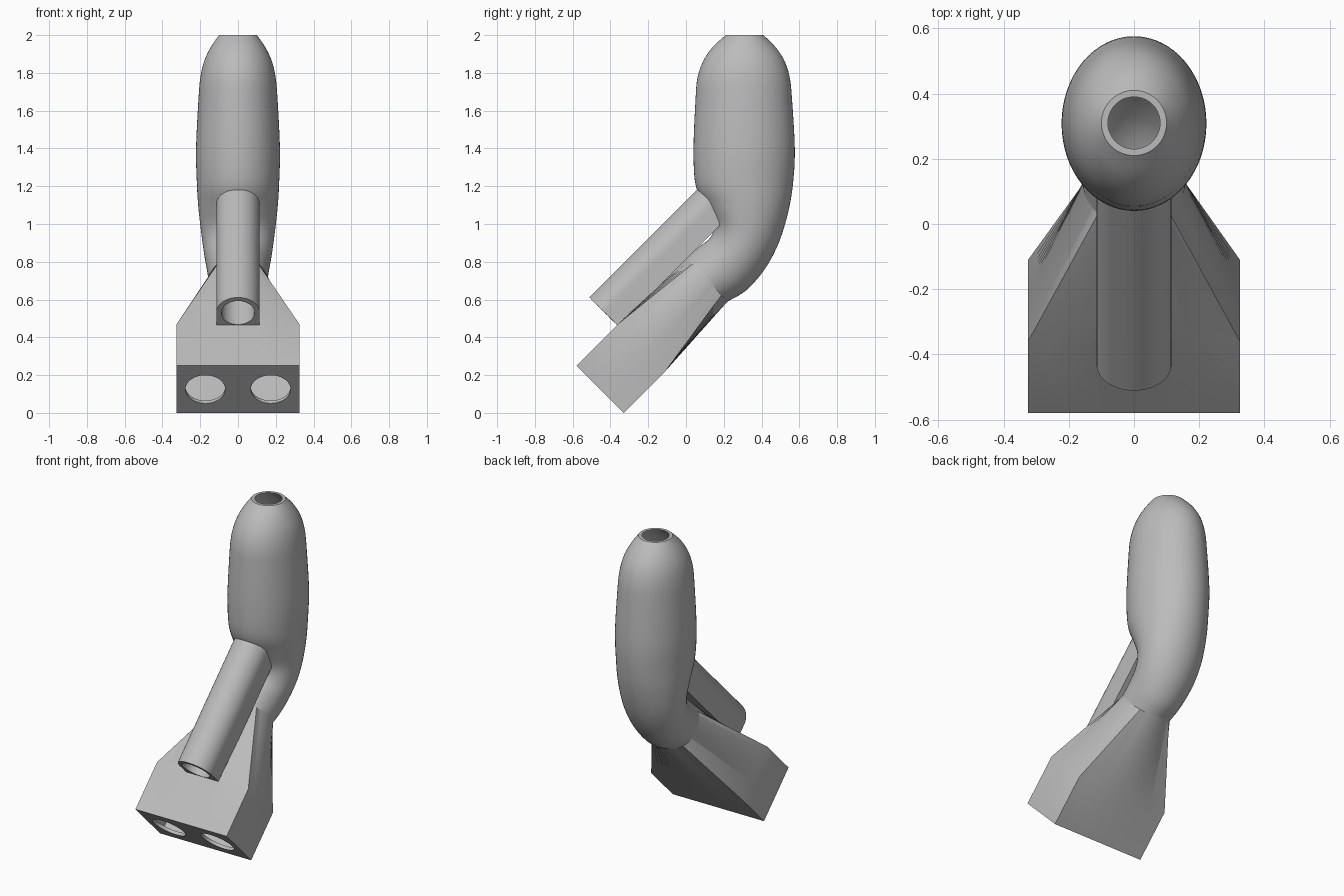
import bpy, bmesh, math
from mathutils import Vector

cube = bpy.data.objects.get("Cube")
if cube:
    bpy.data.objects.remove(cube, do_unlink=True)

grey = bpy.data.materials.new("plain grey")
grey.use_nodes = True
grey.diffuse_color = (0.5, 0.5, 0.5, 1)
grey.node_tree.nodes["Principled BSDF"].inputs["Base Color"].default_value = (0.5, 0.5, 0.5, 1)

SEG = 64
WALL = 0.02
AXIS = Vector((0, 1, 1)).normalized()     # up along the slanted ducts
NORMAL = Vector((0, -1, 1)).normalized()  # out of the slanted top face
X = Vector((1, 0, 0))


def skin(name, rings):
    """Closed solid from a list of equal point rings."""
    bm = bmesh.new()
    loops = [[bm.verts.new(p) for p in ring] for ring in rings]
    n = len(loops[0])
    for a, b in zip(loops, loops[1:]):
        for i in range(n):
            j = (i + 1) % n
            bm.faces.new((a[i], a[j], b[j], b[i]))
    bm.faces.new(loops[0])
    bm.faces.new(loops[-1])
    bmesh.ops.recalc_face_normals(bm, faces=bm.faces)
    mesh = bpy.data.meshes.new(name)
    bm.to_mesh(mesh)
    bm.free()
    mesh.materials.append(grey)
    obj = bpy.data.objects.new(name, mesh)
    bpy.context.collection.objects.link(obj)
    return obj


def ring(section, square=False, inset=0.0, shift=0.0):
    """Cross-section from its front point, back point and half width."""
    fy, fz, by, bz, hw = section
    front, back = Vector((0, fy, fz)), Vector((0, by, bz))
    centre, half = (front + back) / 2 + AXIS * shift, (front - back) / 2
    half *= 1 - inset / half.length
    pts = []
    for i in range(SEG):
        a = math.tau * i / SEG
        c, s = math.cos(a), math.sin(a)
        k = 1 / max(abs(c), abs(s)) if square else 1
        pts.append(centre + X * (hw - inset) * c * k + half * s * k)
    return pts


def smooth_path(keys, steps=5):
    """Catmull-Rom interpolation of the sections."""
    out = []
    for i in range(len(keys) - 1):
        p0, p1, p2, p3 = (keys[min(max(i + d, 0), len(keys) - 1)] for d in (-1, 0, 1, 2))
        for k in range(steps):
            t = k / steps
            out.append([b + 0.5 * t * (c - a + t * (2*a - 5*b + 4*c - d + t * (3*(b - c) + d - a)))
                        for a, b, c, d in zip(p0, p1, p2, p3)])
    return out + [list(keys[-1])]


def cylinder(name, centre, radius, start, end):
    circle = [centre + radius * (X * math.cos(math.tau * i / SEG) + NORMAL * math.sin(math.tau * i / SEG))
              for i in range(SEG)]
    return skin(name, [[p + AXIS * d for p in circle] for d in (start, end)])


def combine(obj, other, operation):
    mod = obj.modifiers.new(operation.title(), "BOOLEAN")
    mod.operation, mod.object, mod.solver = operation, other, "EXACT"
    bpy.context.view_layer.objects.active = obj
    bpy.ops.object.modifier_apply(modifier=mod.name)
    bpy.data.objects.remove(other, do_unlink=True)


# Sections: front y, front z, back y, back z, half width
block = [(-0.58, 0.25, -0.33, 0.0, 0.325), (-0.36, 0.47, -0.11, 0.22, 0.325)]
body = smooth_path([
    (0.0, 0.82, 0.22, 0.59, 0.155),
    (0.07, 0.88, 0.32, 0.65, 0.165),
    (0.13, 0.93, 0.42, 0.765, 0.18),
    (0.145, 1.0, 0.495, 0.91, 0.195),
    (0.10, 1.1, 0.545, 1.08, 0.21),
    (0.05, 1.21, 0.568, 1.23, 0.218),
    (0.04, 1.4, 0.576, 1.4, 0.222),
    (0.05, 1.65, 0.562, 1.65, 0.21),
    (0.06, 1.77, 0.55, 1.77, 0.2),
    (0.09, 1.86, 0.523, 1.86, 0.18),
    (0.14, 1.935, 0.475, 1.935, 0.145),
    (0.21, 2.0, 0.41, 2.0, 0.1),
])

# Curved body flowing into the rectangular outlet block
duct = skin("curved_duct", [ring(s, True) for s in block] + [ring(s) for s in body])

# Front tube with rounded top and straight sides
base = Vector((0, -0.365, 0.465))
radius, height = 0.115, 0.092
profile = [(-radius, -0.012), (radius, -0.012)]
profile += [(radius * math.cos(math.pi * i / 32), height + radius * math.sin(math.pi * i / 32))
            for i in range(33)]
outline = [base + X * x + NORMAL * n for x, n in profile]
tube = skin("front_tube", [[p + AXIS * d for p in outline] for d in (0, 0.85)])
combine(duct, tube, "UNION")

# Hollow interior, open at the top
cavity = [ring(block[0], True, WALL, WALL), ring(block[1], True, WALL)]
cavity += [ring(s, False, WALL) for s in body]
cavity.append([p + Vector((0, 0, 0.05)) for p in cavity[-1]])
combine(duct, skin("cavity_cutter", cavity), "DIFFERENCE")

# Bore of the front tube
bore = cylinder("bore_cutter", base + NORMAL * height, 0.088, -0.05, 0.75)
combine(duct, bore, "DIFFERENCE")

# Two round outlets in the block face
for side in (-1, 1):
    hole = cylinder("outlet_cutter", Vector((side * 0.173, -0.455, 0.125)), 0.105, -0.05, 0.06)
    combine(duct, hole, "DIFFERENCE")

bpy.ops.object.select_all(action="DESELECT")
duct.select_set(True)
bpy.context.view_layer.objects.active = duct
bpy.ops.object.shade_smooth_by_angle(angle=math.radians(30))
